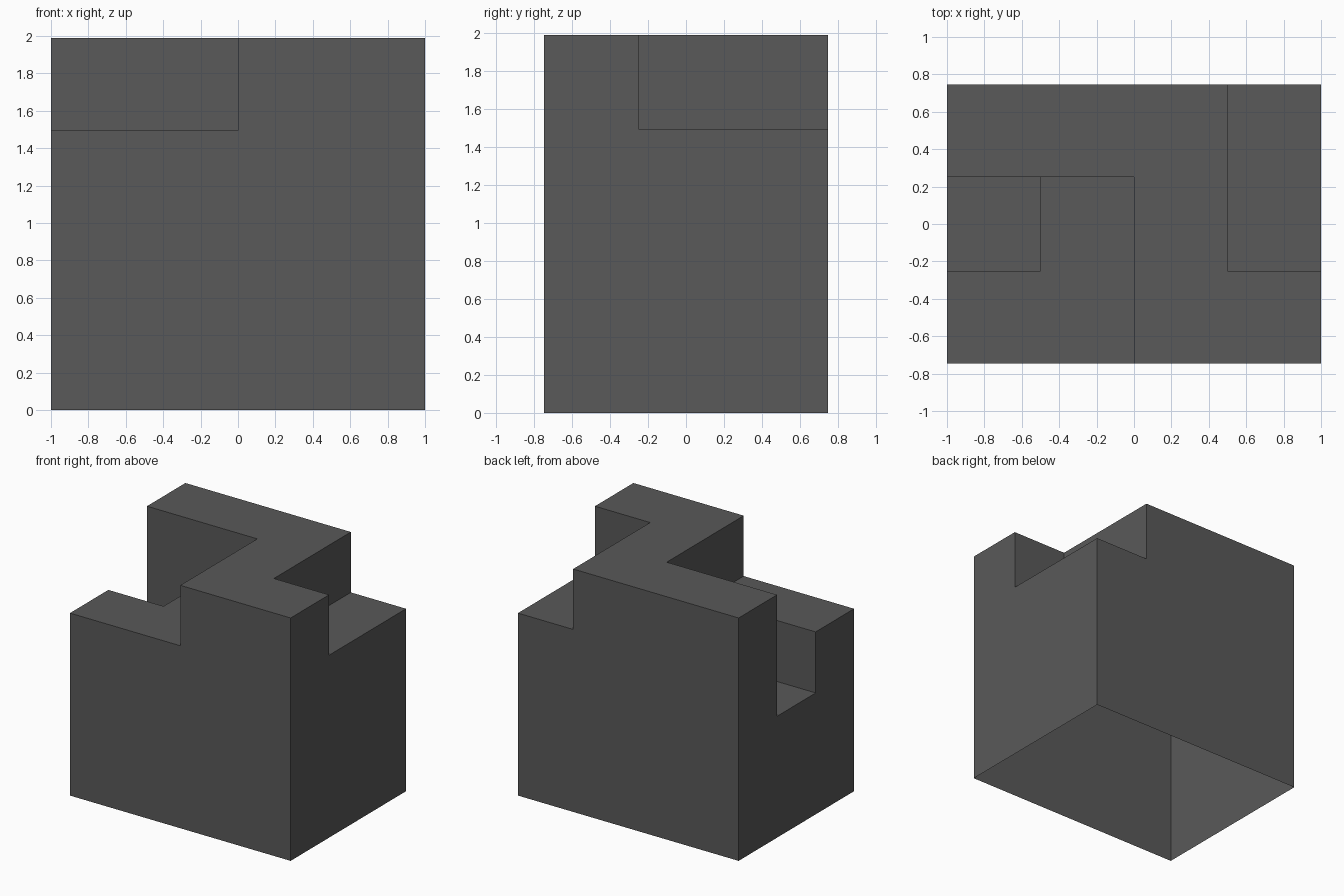
import bpy, bmesh, math

if "Cube" in bpy.data.objects:
    bpy.data.objects.remove(bpy.data.objects["Cube"])

# Stepped block: open-bottomed shell described by a small height map
XS = [-1.0, -0.5, 0.0, 0.5, 1.0]
YS = [-0.747, -0.25, 0.25, 0.747]
ZS = [0.0, 0.5, 0.995, 1.495, 1.99]
LEVELS = [            # rows run front to back, columns left to right
    [3, 3, 4, 4],
    [2, 3, 4, 3],
    [4, 4, 4, 3],
]


def level(i, j):
    return LEVELS[j][i] if 0 <= i < 4 and 0 <= j < 3 else 0


bm = bmesh.new()


def quad(*corners):
    bm.faces.new([bm.verts.new(c) for c in corners])


for j in range(3):
    for i in range(4):
        x0, x1, y0, y1 = XS[i], XS[i + 1], YS[j], YS[j + 1]
        h = level(i, j)
        # top of this cell
        z = ZS[h]
        quad((x0, y0, z), (x1, y0, z), (x1, y1, z), (x0, y1, z))
        # walls down to each lower neighbour, outward facing
        sides = [((x0, y0), (x1, y0), 0, -1), ((x1, y0), (x1, y1), 1, 0),
                 ((x1, y1), (x0, y1), 0, 1), ((x0, y1), (x0, y0), -1, 0)]
        for a, b, di, dj in sides:
            for k in range(level(i + di, j + dj), h):
                lo, hi = ZS[k], ZS[k + 1]
                quad((*a, lo), (*b, lo), (*b, hi), (*a, hi))

# weld the panels and merge the coplanar ones
bmesh.ops.remove_doubles(bm, verts=bm.verts, dist=1e-4)
bmesh.ops.dissolve_limit(bm, angle_limit=math.radians(1),
                         verts=bm.verts, edges=bm.edges)

mesh = bpy.data.meshes.new("stepped_block")
bm.to_mesh(mesh)
bm.free()

grey = bpy.data.materials.new("dark grey")
grey.diffuse_color = (0.1, 0.1, 0.1, 1)
grey.use_nodes = True
grey.node_tree.nodes["Principled BSDF"].inputs["Base Color"].default_value = grey.diffuse_color
mesh.materials.append(grey)

block = bpy.data.objects.new("stepped_block", mesh)
bpy.context.collection.objects.link(block)
